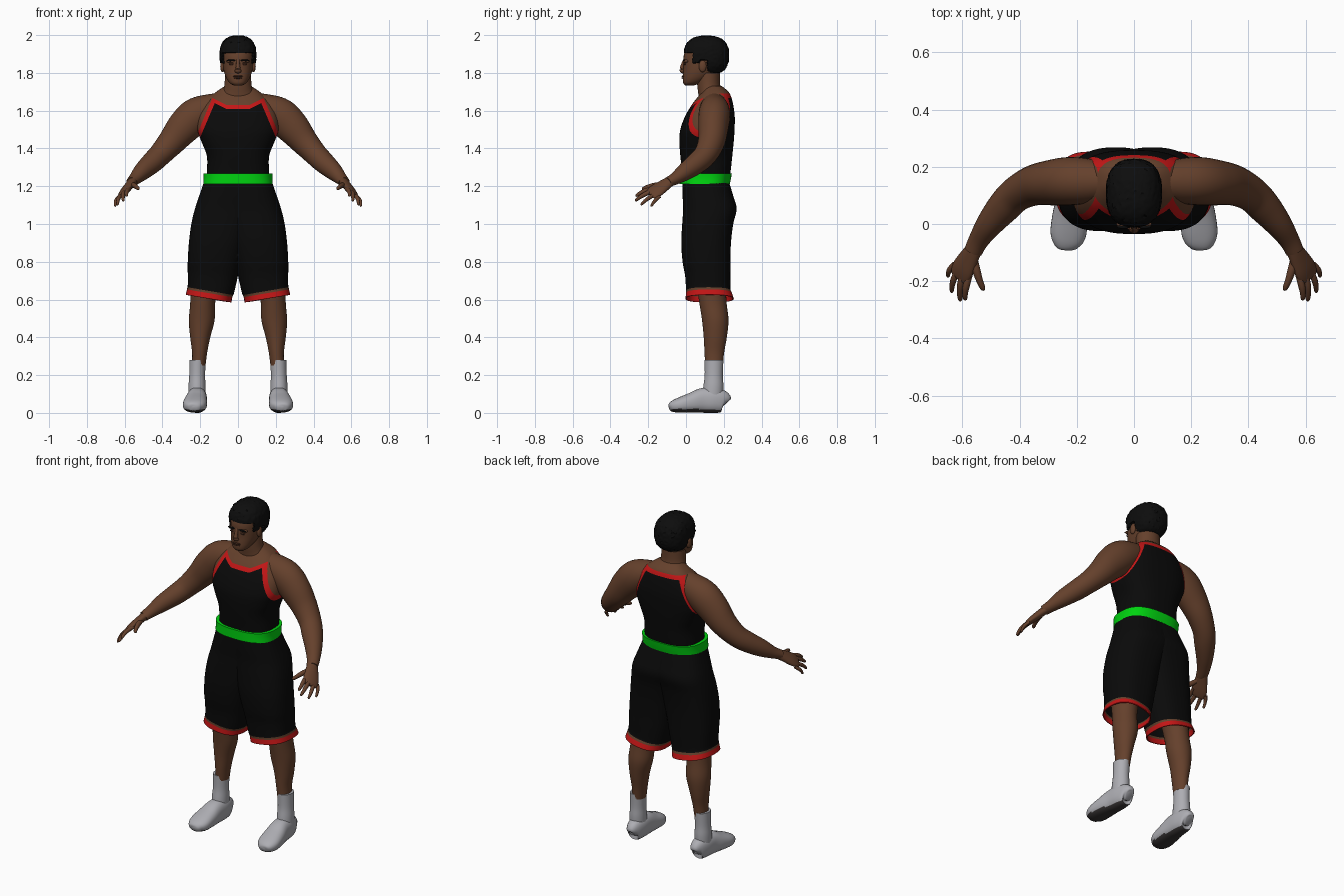
import bpy, bmesh, math
from mathutils import Vector, noise

if "Cube" in bpy.data.objects:
    bpy.data.objects.remove(bpy.data.objects["Cube"])


def material(name, rgb):
    m = bpy.data.materials.new(name)
    m.diffuse_color = (*rgb, 1)
    m.use_nodes = True
    m.node_tree.nodes["Principled BSDF"].inputs["Base Color"].default_value = m.diffuse_color
    return m


SKIN = material("brown skin", (0.13, 0.052, 0.025))
DARK_SKIN = material("dark skin", (0.06, 0.022, 0.012))
BLACK = material("black cloth", (0.003, 0.003, 0.003))
RED = material("red trim", (0.55, 0.008, 0.008))
GREEN = material("green belt", (0.0, 0.65, 0.005))
GREY = material("light grey", (0.42, 0.42, 0.45))
SOLE = material("dark sole", (0.04, 0.035, 0.035))
HAIR = material("black hair", (0.004, 0.004, 0.004))


def spline(pts, steps):
    """Smooth curve through tuples of any length."""
    out = []
    for i in range(len(pts) - 1):
        p0, p1, p2, p3 = (pts[max(i - 1, 0)], pts[i], pts[i + 1], pts[min(i + 2, len(pts) - 1)])
        for s in range(steps):
            t = s / steps
            out.append([0.5 * (2 * b + (c - a) * t + (2 * a - 5 * b + 4 * c - d) * t * t
                               + (3 * b - a - 3 * c + d) * t ** 3)
                        for a, b, c, d in zip(p0, p1, p2, p3)])
    return out + [list(pts[-1])]


def finish(name, bm, mats, rule=None, mirror=False, thick=0, angle=50):
    bmesh.ops.recalc_face_normals(bm, faces=bm.faces)
    bm.normal_update()
    if rule:
        for f in bm.faces:
            f.material_index = rule(f)
    me = bpy.data.meshes.new(name)
    bm.to_mesh(me)
    bm.free()
    ob = bpy.data.objects.new(name, me)
    bpy.context.collection.objects.link(ob)
    for m in mats:
        me.materials.append(m)
    bpy.ops.object.select_all(action='DESELECT')
    bpy.context.view_layer.objects.active = ob
    ob.select_set(True)
    bpy.ops.object.shade_smooth_by_angle(angle=math.radians(angle))
    if thick:
        ob.modifiers.new("thickness", 'SOLIDIFY').thickness = thick
    if mirror:
        ob.modifiers.new("mirror", 'MIRROR')
    return ob


def loft(rings, steps=5, seg=32, n=2.0, along=False, side=None, caps=True):
    """Rings are (x, y, z, half size a, half size b), level or square to the path."""
    bm = bmesh.new()
    pts = spline(rings, steps)
    rows = []
    for i, (x, y, z, a, b) in enumerate(pts):
        u, w = Vector((1, 0, 0)), Vector((0, 1, 0))
        if along:
            t = (Vector(pts[min(i + 1, len(pts) - 1)][:3]) - Vector(pts[max(i - 1, 0)][:3])).normalized()
            w = side.normalized() if side else t.cross(Vector((0, 0, 1))).normalized()
            u = w.cross(t).normalized()
        row = []
        for k in range(seg):
            c, s = math.cos(2 * math.pi * k / seg), math.sin(2 * math.pi * k / seg)
            ca, sb = (math.copysign(abs(v) ** (2 / n), v) for v in (c, s))
            row.append(bm.verts.new(Vector((x, y, z)) + u * a * ca + w * b * sb))
        rows.append(row)
    for r, q in zip(rows, rows[1:]):
        for k in range(seg):
            bm.faces.new((r[k], r[(k + 1) % seg], q[(k + 1) % seg], q[k]))
    if caps:
        bm.faces.new(rows[0])
        bm.faces.new(rows[-1])
    return bm


def level(rows):
    """(z, x0, x1, y0, y1) extents to level rings."""
    return [((a + b) / 2, (c + d) / 2, z, (b - a) / 2, (d - c) / 2) for z, a, b, c, d in rows]


def sym(rows):
    return level([(z, -h, h, c, d) for z, h, c, d in rows])


def blob(name, loc, radii, mat, mirror=True):
    bm = bmesh.new()
    bmesh.ops.create_icosphere(bm, subdivisions=3, radius=1)
    for v in bm.verts:
        v.co = Vector([c * r + l for c, r, l in zip(v.co, radii, loc)])
    finish(name, bm, [mat], mirror=mirror)


# torso with tank top: cut along the armhole and neckline, then coloured
ARM, BAND = (0.92, 0.391, 0.777), 0.022
bm = loft(sym([(1.18, .17, -.015, .22), (1.27, .165, -.02, .235), (1.36, .165, -.03, .245),
               (1.44, .195, -.035, .253), (1.5, .215, -.03, .257), (1.57, .212, -.005, .258),
               (1.63, .185, .03, .25), (1.67, .15, .06, .24), (1.70, .115, .085, .225),
               (1.73, .07, .10, .19)]), steps=6, seg=64, n=2.6)
cuts = [((0, 0, 1.69 - o), (0, 0, 1)) for o in (0, BAND)]
for o in (0, BAND):
    cuts.append(((0, 0, 1.63 - o), (0, 0, 1)))
    for s in (-1, 1):
        cuts.append(((s * ARM[0] * (ARM[2] - o), 0, ARM[1] * (ARM[2] - o)), (s * ARM[0], 0, ARM[1])))
        cuts.append(((s * .06, 0, 1.63 - o), (-s * .5, 0, 1)))
for co, no in cuts:
    bmesh.ops.bisect_plane(bm, geom=bm.verts[:] + bm.edges[:] + bm.faces[:],
                           plane_co=co, plane_no=no, dist=1e-5)


def shirt_rule(f):
    c = f.calc_center_median()
    x = abs(c.x)
    top = 1.69 if c.y > 0.15 else 1.63 + max(0, 0.5 * (x - 0.06))
    depth = min(ARM[2] - ARM[0] * x - ARM[1] * c.z, top - c.z)
    return 0 if depth < 0 else 1 if depth < BAND else 2


finish("torso", bm, [SKIN, RED, BLACK], shirt_rule)

# belt
finish("belt", loft(sym([(1.212, .184, -.034, .232), (1.24, .182, -.034, .238),
                         (1.268, .183, -.034, .243)]), seg=64, n=2.6), [GREEN])

# shorts: one leg, mirrored, with a sloping trimmed hem
bm = loft(level([(1.23, -.14, .178, -.02, .225), (1.15, -.12, .205, -.018, .25),
                 (1.08, -.1, .228, -.015, .268), (1.0, -.07, .247, -.02, .25),
                 (.9, -.04, .26, -.025, .238), (.8, -.015, .266, -.018, .235),
                 (.73, .002, .266, -.005, .235), (.66, .02, .266, 0, .235),
                 (.646, .025, .268, 0, .238), (.634, .03, .27, 0, .243),
                 (.605, .035, .277, -.003, .253)]), seg=48, n=2.5, caps=False)
for f in bm.faces:
    z = f.calc_center_median().z
    f.material_index = 1 if z < .634 else 2 if z < .646 else 0
for v in bm.verts:
    v.co.z += (v.co.x - .155) * .17 * min(1, max(0, (.8 - v.co.z) / .15))
finish("shorts", bm, [BLACK, RED, SKIN], mirror=True, thick=0.006)

# legs, socks, shoes
finish("leg", loft([(.17, .12, .82, .085, .09), (.18, .135, .66, .072, .077), (.187, .143, .58, .066, .072),
                    (.192, .155, .49, .068, .07), (.2, .155, .40, .053, .061), (.203, .15, .32, .04, .052),
                    (.208, .148, .25, .036, .046)]), [SKIN], mirror=True)
finish("sock", loft([(.214, .148, .28, .043, .050), (.216, .147, .2, .042, .048), (.217, .145, .14, .045, .053),
                     (.217, .14, .07, .045, .055)]), [GREY], mirror=True)
shoe = [(.213, .212, .05, .028, .02), (.213, .2, .058, .056, .038), (.215, .15, .066, .066, .05),
        (.218, .09, .066, .066, .054), (.224, .03, .054, .053, .061), (.229, -.03, .042, .041, .063),
        (.23, -.065, .034, .032, .052), (.229, -.084, .027, .021, .032), (.229, -.09, .025, .008, .012)]
finish("shoe", loft(shoe, along=True, n=2.4), [GREY, SOLE],
       lambda f: int(f.normal.z < -.6 and f.calc_center_median().z < .03), mirror=True)

# arm and shoulder
finish("arm", loft([(.04, .15, 1.645, .055, .05), (.14, .15, 1.612, .078, .075), (.22, .15, 1.575, .094, .084),
                    (.285, .145, 1.515, .09, .08), (.35, .135, 1.437, .074, .071), (.41, .105, 1.37, .062, .062),
                    (.455, .06, 1.325, .057, .058), (.505, 0, 1.28, .048, .047), (.542, -.055, 1.242, .033, .036),
                    (.562, -.095, 1.222, .026, .032)], along=True), [SKIN], mirror=True)

# palm, fingers and thumb
finish("palm", loft([(.552, -.075, 1.232, .024, .028), (.575, -.115, 1.205, .022, .038),
                     (.597, -.155, 1.178, .019, .046), (.61, -.183, 1.16, .013, .042),
                     (.614, -.192, 1.155, .006, .034)], seg=24, along=True, side=Vector((.64, .56, -.5))),
       [SKIN], mirror=True)
fingers = [("index_finger", (.575, -.185, 1.182), (.59, -.266, 1.147), .011),
           ("middle_finger", (.598, -.18, 1.17), (.607, -.269, 1.122), .011),
           ("ring_finger", (.618, -.167, 1.152), (.637, -.239, 1.10), .010),
           ("little_finger", (.632, -.145, 1.138), (.65, -.185, 1.092), .009),
           ("thumb", (.558, -.12, 1.205), (.525, -.232, 1.185), .013)]
for name, a, b, r in fingers:
    a, b = Vector(a), Vector(b)
    rings = []
    for t, k in ((-.15, .9), (.35, 1.1), (.7, .9), (.93, .7), (1, .25)):
        p = a.lerp(b, t) + Vector((0.006, 0, .008)) * math.sin(math.pi * max(t, 0))
        rings.append((*p, r * k, r * k))
    finish(name, loft(rings, steps=3, seg=12, along=True), [SKIN], mirror=True)

# neck and head
finish("neck", loft(sym([(1.64, .12, .07, .215), (1.69, .088, .065, .20), (1.73, .073, .06, .182),
                         (1.80, .068, .055, .18)])), [SKIN])
finish("head", loft(sym([(1.733, .022, -.003, .04), (1.745, .043, -.014, .075), (1.765, .058, -.017, .115),
                         (1.79, .069, -.016, .15), (1.82, .077, -.014, .18), (1.86, .081, -.014, .2),
                         (1.90, .083, -.01, .205), (1.95, .078, .01, .2), (1.98, .05, .05, .16)]), n=2.2), [SKIN])
finish("nose", loft([(0, -.008, 1.868, .008, .009), (0, -.018, 1.842, .009, .010), (0, -.022, 1.822, .011, .014),
                     (0, -.020, 1.810, .012, .018), (0, -.012, 1.802, .006, .012)], seg=16, along=True), [SKIN])
blob("brow_ridge", (.034, .001, 1.862), (.028, .014, .010), SKIN)
blob("eyebrow", (.036, -.010, 1.866), (.025, .006, .005), HAIR)
blob("eye", (.034, -.007, 1.846), (.015, .005, .005), DARK_SKIN)
blob("upper_lip", (0, -.014, 1.782), (.026, .009, .005), DARK_SKIN, False)
blob("lower_lip", (0, -.014, 1.773), (.022, .009, .005), DARK_SKIN, False)
blob("ear", (.082, .088, 1.835), (.012, .02, .032), SKIN)

# curly hair with a hairline that drops behind the ears
bm = bmesh.new()
bmesh.ops.create_icosphere(bm, subdivisions=5, radius=1)
for v in bm.verts:
    d = v.co.normalized()
    k = sum(abs(c) ** 2.5 for c in d) ** (-1 / 2.5)
    bump = 1 + 0.035 * noise.noise(d * 11) + 0.015 * noise.noise(d * 25)
    p = Vector((d.x * .097, d.y * .119, d.z * .105)) * k * bump + Vector((0, .108, 1.892))
    line = 1.9 if p.y < .03 else 1.85 if p.y < .07 else 1.868 if p.y < .11 else 1.8
    if p.z < line:
        pull = 0.72
        p.x *= pull
        p.y = .108 + (p.y - .108) * pull
    v.co = p
finish("hair", bm, [HAIR], angle=35)
